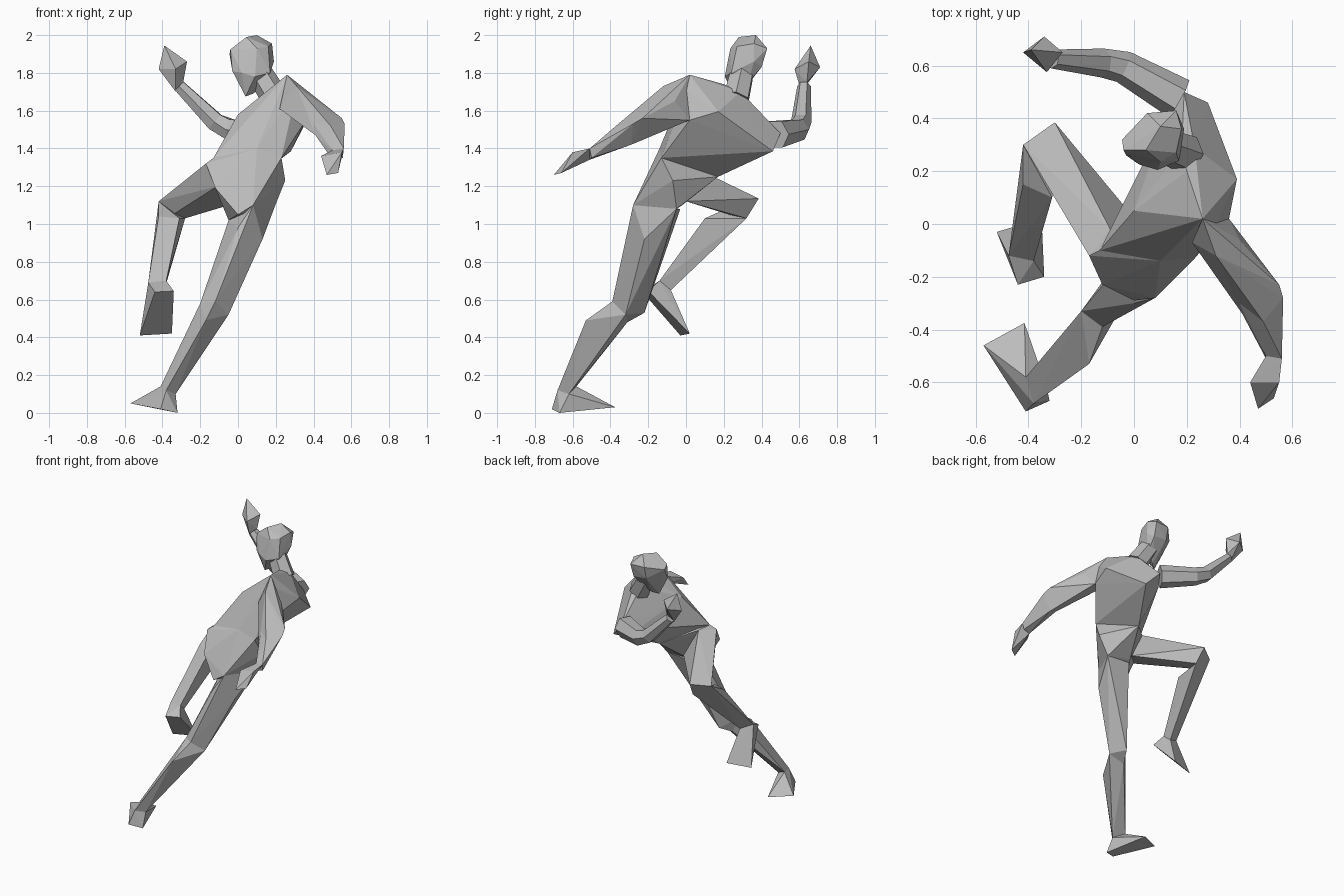
import bpy, bmesh, math
from mathutils import Vector

grey = bpy.data.materials.new("plain grey")
grey.diffuse_color = (0.5, 0.5, 0.5, 1)
parts = []   # (object, outward planes of the solid or None)


def finish(name, bm, convex):
    bmesh.ops.recalc_face_normals(bm, faces=bm.faces[:])
    bm.normal_update()
    planes = [(f.verts[0].co.copy(), f.normal.copy()) for f in bm.faces] if convex else None
    mesh = bpy.data.meshes.new(name)
    bm.to_mesh(mesh)
    bm.free()
    mesh.materials.append(grey)
    obj = bpy.data.objects.new(name, mesh)
    bpy.context.collection.objects.link(obj)
    parts.append((obj, planes))


def hull(name, *corners):
    """Faceted solid stretched over a few corner points."""
    bm = bmesh.new()
    for c in corners:
        bm.verts.new(c)
    bmesh.ops.convex_hull(bm, input=bm.verts[:])
    loose = [v for v in bm.verts if not v.link_faces]
    bmesh.ops.delete(bm, geom=loose, context='VERTS')
    finish(name, bm, True)


def limb(name, path, sides=6):
    """Tapered tube through (x, y, z, radius) stations."""
    bm = bmesh.new()
    pts = [Vector(p[:3]) for p in path]
    rings = []
    for i, p in enumerate(pts):
        t = (pts[min(i + 1, len(pts) - 1)] - pts[max(i - 1, 0)]).normalized()
        ref = Vector((0, 1, 0)) if abs(t.z) > 0.8 else Vector((0, 0, 1))
        a = t.cross(ref).normalized()
        b = t.cross(a)
        angles = [2 * math.pi * k / sides for k in range(sides)]
        rings.append([bm.verts.new(p + path[i][3] * (a * math.cos(w) + b * math.sin(w)))
                      for w in angles])
    for r, s in zip(rings, rings[1:]):
        for k in range(sides):
            n = (k + 1) % sides
            bm.faces.new((r[k], r[n], s[n], s[k]))
    bm.faces.new(rings[0])
    bm.faces.new(rings[-1])
    finish(name, bm, False)


def prune_hidden_faces():
    """Drop faces buried inside a neighbouring solid."""
    eps = 0.004
    for obj, _ in parts:
        bm = bmesh.new()
        bm.from_mesh(obj.data)
        bm.normal_update()
        hidden = []
        for f in bm.faces:
            for other, planes in parts:
                if other is obj or planes is None:
                    continue
                inside = all((v.co - p).dot(n) < eps for v in f.verts for p, n in planes)
                shared = any(f.normal.dot(n) > 0.97 and
                             all(abs((v.co - p).dot(n)) < eps for v in f.verts)
                             for p, n in planes)
                if inside and not shared:
                    hidden.append(f)
                    break
        bmesh.ops.delete(bm, geom=hidden, context='FACES')
        bm.to_mesh(obj.data)
        bm.free()


# head and neck
hull("head", (0.045, 0.28, 1.99), (0.1, 0.37, 2.0), (-0.04, 0.28, 1.925), (-0.045, 0.32, 1.9),
     (-0.03, 0.26, 1.81), (0.02, 0.225, 1.8), (0.05, 0.42, 1.93), (0.16, 0.43, 1.93),
     (0.18, 0.36, 1.955), (0.19, 0.36, 1.86), (0.1, 0.235, 1.93), (0.16, 0.27, 1.94),
     (0.17, 0.24, 1.8), (0.09, 0.205, 1.78), (0.04, 0.26, 1.675), (0.08, 0.29, 1.69),
     (0.05, 0.4, 1.84), (0.155, 0.4, 1.83), (0.15, 0.33, 1.75))
limb("neck", [(0.2, 0.265, 1.66, 0.075), (0.12, 0.295, 1.79, 0.068)])

# twisted chest and pelvis
hull("torso", (0.26, 0.02, 1.79), (0.31, 0.0, 1.71), (0.36, 0.02, 1.55), (0.39, 0.17, 1.595),
     (0.28, 0.46, 1.385), (0.19, 0.5, 1.48), (0.19, 0.43, 1.55), (0.12, 0.4, 1.44),
     (0.18, 0.28, 1.7), (0.23, 0.29, 1.7), (0.2, 0.2, 1.74),
     (0.0, 0.05, 1.58), (0.23, -0.13, 1.35), (0.1, -0.14, 1.4), (-0.13, -0.1, 1.35),
     (0.1, 0.17, 1.25), (-0.05, 0.0, 1.35))
hull("pelvis", (-0.17, -0.12, 1.32), (-0.12, -0.23, 1.19), (0.08, -0.28, 1.1),
     (0.0, -0.29, 1.05), (0.25, -0.07, 1.23), (0.23, -0.13, 1.35), (0.1, -0.14, 1.4),
     (-0.13, -0.1, 1.35), (-0.05, -0.15, 1.02), (0.1, 0.17, 1.25), (-0.09, -0.02, 1.33),
     (0.19, -0.05, 1.08), (0.02, -0.02, 1.1))

# arm swung forward
limb("forward_arm", [(0.17, 0.475, 1.475, 0.08), (-0.04, 0.595, 1.5, 0.062),
                     (-0.12, 0.61, 1.54, 0.055), (-0.31, 0.625, 1.73, 0.036)])
hull("forward_hand", (-0.33, 0.61, 1.7), (-0.29, 0.64, 1.75), (-0.27, 0.65, 1.86),
     (-0.42, 0.65, 1.82), (-0.39, 0.66, 1.945), (-0.34, 0.71, 1.83), (-0.33, 0.575, 1.82))

# arm swung back
hull("back_upper_arm", (0.26, 0.02, 1.79), (0.31, -0.12, 1.73), (0.4, -0.06, 1.65),
     (0.36, 0.02, 1.55), (0.22, -0.07, 1.61), (0.55, -0.23, 1.56), (0.565, -0.28, 1.53),
     (0.4, -0.3, 1.53), (0.41, -0.34, 1.47), (0.49, -0.37, 1.52), (0.5, -0.29, 1.42))
hull("back_forearm", (0.55, -0.23, 1.56), (0.565, -0.28, 1.53), (0.4, -0.3, 1.53),
     (0.41, -0.34, 1.47), (0.49, -0.37, 1.52), (0.5, -0.29, 1.42), (0.56, -0.51, 1.4),
     (0.5, -0.51, 1.34), (0.5, -0.5, 1.39), (0.555, -0.5, 1.35))
hull("back_hand", (0.56, -0.51, 1.4), (0.5, -0.51, 1.34), (0.5, -0.5, 1.39),
     (0.44, -0.6, 1.36), (0.47, -0.7, 1.26), (0.53, -0.66, 1.27), (0.55, -0.6, 1.38))

# planted leg
hull("planted_thigh", (-0.12, -0.22, 0.53), (-0.05, -0.32, 0.52), (-0.2, -0.33, 0.58),
     (-0.12, -0.39, 0.59), (-0.17, -0.31, 0.48), (-0.05, -0.15, 1.02), (0.0, -0.3, 0.98),
     (0.13, -0.22, 0.92), (0.19, -0.05, 1.08), (0.02, -0.03, 1.08), (0.08, -0.28, 1.1))
hull("planted_shin", (-0.17, -0.53, 0.49), (-0.05, -0.32, 0.52), (-0.17, -0.31, 0.48),
     (-0.2, -0.33, 0.58), (-0.12, -0.39, 0.59), (-0.41, -0.58, 0.14), (-0.33, -0.62, 0.1),
     (-0.38, -0.68, 0.12))
hull("planted_foot", (-0.57, -0.46, 0.05), (-0.415, -0.375, 0.03), (-0.41, -0.71, 0.02),
     (-0.32, -0.67, 0.0), (-0.41, -0.58, 0.14), (-0.33, -0.62, 0.1), (-0.38, -0.68, 0.12))

# raised leg
hull("raised_thigh", (-0.42, 0.3, 1.12), (-0.3, 0.385, 1.135), (-0.28, 0.32, 1.03),
     (-0.36, 0.26, 1.04), (-0.17, -0.12, 1.32), (-0.09, -0.02, 1.33), (-0.11, -0.2, 1.2),
     (0.02, 0.0, 1.12))
hull("raised_shin", (-0.42, 0.3, 1.12), (-0.28, 0.32, 1.03), (-0.31, 0.1, 1.03),
     (-0.42, 0.15, 1.04), (-0.475, -0.12, 0.69), (-0.39, -0.08, 0.65), (-0.38, -0.14, 0.7))
hull("raised_foot", (-0.52, -0.03, 0.41), (-0.35, 0.02, 0.42), (-0.44, -0.23, 0.64),
     (-0.34, -0.2, 0.645), (-0.475, -0.12, 0.69), (-0.39, -0.08, 0.65), (-0.38, -0.14, 0.7))

prune_hidden_faces()
